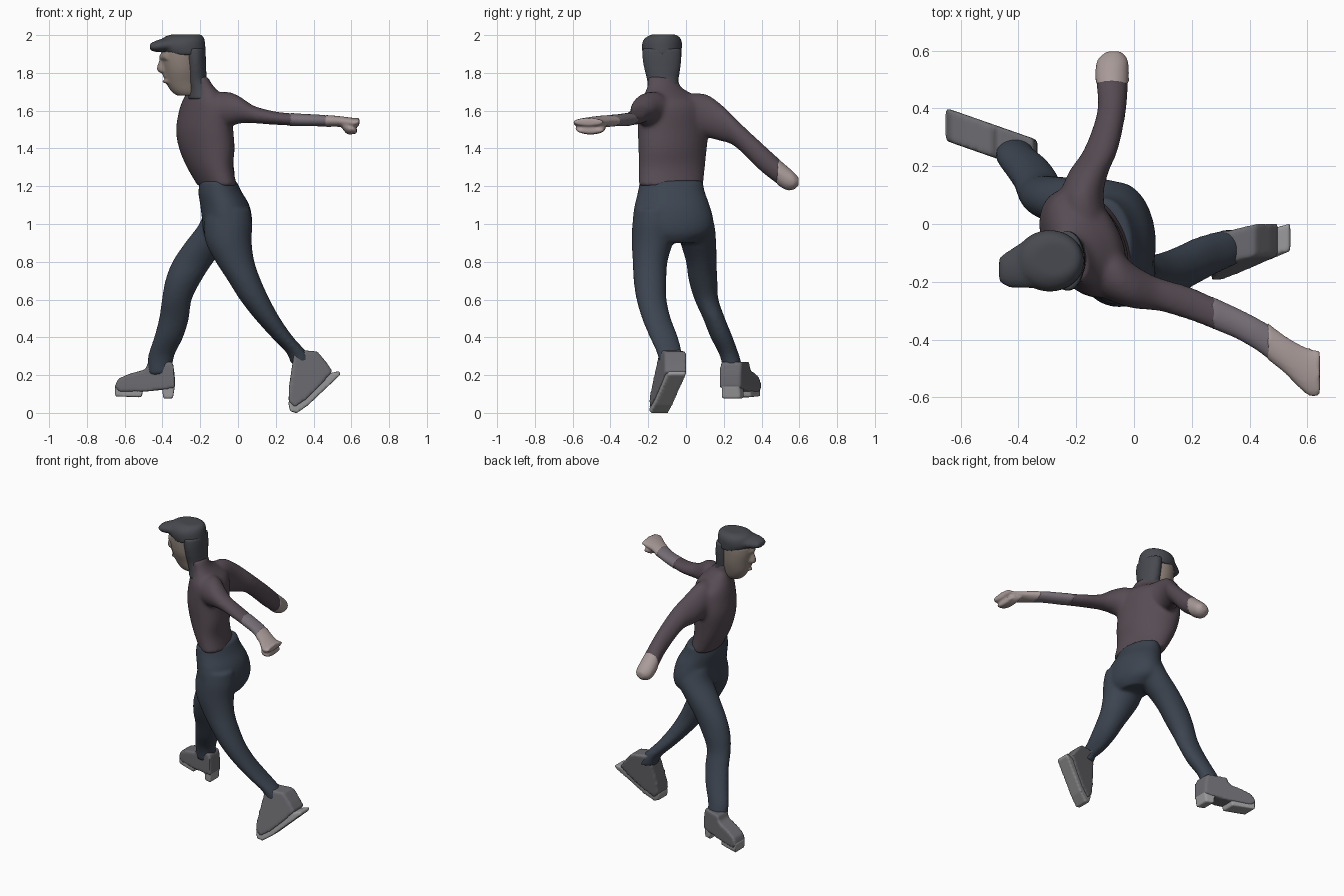
import bpy, bmesh, math


def material(name, rgb):
    m = bpy.data.materials.new(name)
    m.diffuse_color = (*rgb, 1)
    return m


SHIRT = material("plum_cloth", (0.095, 0.072, 0.088))
SLEEVE = material("lilac_cloth", (0.19, 0.165, 0.19))
NAVY = material("navy_cloth", (0.045, 0.058, 0.08))
DARK = material("dark_cloth", (0.065, 0.068, 0.08))
SKIN = material("face_skin", (0.27, 0.22, 0.19))
HAND = material("hand_skin", (0.40, 0.33, 0.32))
LEATHER = material("boot_leather", (0.15, 0.15, 0.165))
METAL = material("blade_metal", (0.32, 0.32, 0.33))
SEG = 32


def spline(rows, steps=5):
    """Catmull-Rom interpolation of section rows."""
    out = []
    for i in range(len(rows) - 1):
        p0, p1, p2 = rows[max(i - 1, 0)], rows[i], rows[i + 1]
        p3 = rows[min(i + 2, len(rows) - 1)]
        for s in range(steps):
            t = s / steps
            out.append([0.5 * (2*b + (c - a)*t + (2*a - 5*b + 4*c - d)*t*t
                               + (3*b - a - 3*c + d)*t**3)
                        for a, b, c, d in zip(p0, p1, p2, p3)])
    return out + [list(rows[-1])]


def loft(bm, axis, rows, skew=0.0):
    """Skin ellipses; each row is position, then min/max along the two other axes."""
    rings = []
    for p, a0, a1, b0, b1 in spline(rows):
        ring = []
        for k in range(SEG):
            t = 2 * math.pi * k / SEG
            co = [(a0 + a1) / 2 + (a1 - a0) / 2 * math.cos(t),
                  (b0 + b1) / 2 + (b1 - b0) / 2 * math.sin(t + skew)]
            co.insert(axis, p)
            ring.append(bm.verts.new(co))
        rings.append(ring)
    for r, q in zip(rings, rings[1:]):
        for k in range(SEG):
            n = (k + 1) % SEG
            bm.faces.new((r[k], r[n], q[n], q[k]))
    bm.faces.new(rings[0])
    bm.faces.new(rings[-1])


def plate(bm, profile, half, c0, cx, cz):
    """Thick side profile in x/z, laid along the plane y = c0 + cx*x + cz*z."""
    a, b = [[bm.verts.new((x, c0 + cx*x + cz*z + s*half, z)) for x, z in profile]
            for s in (-1, 1)]
    for k in range(len(a)):
        n = (k + 1) % len(a)
        bm.faces.new((a[k], a[n], b[n], b[k]))
    bmesh.ops.triangulate(bm, faces=[bm.faces.new(a), bm.faces.new(b)])


def finish(name, bm, mat, voxel=0.011, smooth=6):
    """Fuse the pieces into one skin, then relax it."""
    bmesh.ops.recalc_face_normals(bm, faces=bm.faces[:])
    me = bpy.data.meshes.new(name)
    bm.to_mesh(me)
    bm.free()
    me.materials.append(mat)
    ob = bpy.data.objects.new(name, me)
    bpy.context.collection.objects.link(ob)
    rm = ob.modifiers.new("fuse", 'REMESH')
    rm.mode = 'VOXEL'
    rm.voxel_size = voxel
    rm.use_smooth_shade = True
    sm = ob.modifiers.new("relax", 'SMOOTH')
    sm.factor = 0.5
    sm.iterations = smooth


def lofted(name, mat, axis, rows, voxel=0.009, smooth=4):
    bm = bmesh.new()
    loft(bm, axis, rows)
    finish(name, bm, mat, voxel, smooth)


# Trousers: hips and two striding legs
bm = bmesh.new()
loft(bm, 2, [(1.23, -.20, -.01, -.245, .088), (1.17, -.21, .02, -.255, .10),
             (1.10, -.20, .06, -.272, .125), (1.02, -.19, .075, -.282, .145),
             (.95, -.18, .07, -.27, .13), (.90, -.13, .04, -.18, .05)])
loft(bm, 2, [(1.08, -.18, .04, -.06, .12), (1.0, -.205, .03, -.065, .15),
             (.9, -.28, -.05, -.03, .16), (.8, -.347, -.13, 0, .162),
             (.7, -.385, -.195, .015, .166), (.6, -.403, -.245, .045, .172),
             (.5, -.418, -.26, .09, .207), (.4, -.444, -.29, .13, .247),
             (.3, -.476, -.338, .18, .283), (.2, -.478, -.35, .2, .31)])
loft(bm, 2, [(1.08, -.16, .065, -.27, -.05), (1.0, -.18, .075, -.284, -.05),
             (.9, -.17, .073, -.287, -.07), (.8, -.118, .087, -.282, -.098),
             (.7, -.053, .122, -.277, -.104), (.6, .01, .168, -.262, -.103),
             (.5, .088, .223, -.233, -.08), (.4, .178, .293, -.192, -.042),
             (.32, .255, .365, -.155, -.022), (.26, .28, .40, -.14, -.02)])
finish("trousers", bm, NAVY)

# Shirt: twisted torso with both sleeves
bm = bmesh.new()
loft(bm, 2, [(1.20, -.212, -.005, -.25, .09), (1.3, -.27, -.025, -.25, .10),
             (1.4, -.312, -.018, -.252, .11), (1.5, -.328, -.025, -.255, .12),
             (1.6, -.312, -.03, -.255, .12), (1.65, -.295, -.05, -.245, .10),
             (1.69, -.275, -.09, -.22, .03), (1.73, -.265, -.13, -.205, -.03),
             (1.78, -.27, -.16, -.20, -.04)], -0.37)
loft(bm, 0, [(-.14, -.24, -.06, 1.51, 1.69), (-.06, -.275, -.09, 1.51, 1.70),
             (0, -.292, -.14, 1.53, 1.68), (.06, -.298, -.175, 1.535, 1.64),
             (.1, -.304, -.19, 1.532, 1.62), (.2, -.335, -.22, 1.525, 1.595),
             (.3, -.375, -.265, 1.52, 1.585)])
loft(bm, 1, [(.0, -.26, -.09, 1.47, 1.69), (.1, -.255, -.105, 1.46, 1.688),
             (.18, -.225, -.088, 1.44, 1.638), (.26, -.172, -.055, 1.41, 1.56),
             (.39, -.127, -.028, 1.285, 1.438), (.5, -.132, -.02, 1.2, 1.338)])
finish("shirt", bm, SHIRT)

# Pale forearm and its open hand
lofted("forearm", SLEEVE, 0, [(.27, -.362, -.25, 1.519, 1.589), (.35, -.395, -.287, 1.517, 1.583),
                              (.42, -.435, -.322, 1.517, 1.580), (.48, -.48, -.355, 1.515, 1.574)])
bm = bmesh.new()
loft(bm, 0, [(.46, -.467, -.34, 1.513, 1.577), (.52, -.515, -.385, 1.515, 1.573),
             (.57, -.565, -.415, 1.51, 1.567), (.61, -.597, -.432, 1.51, 1.562),
             (.643, -.592, -.438, 1.522, 1.56)])
loft(bm, 0, [(.555, -.54, -.42, 1.50, 1.54), (.58, -.575, -.425, 1.475, 1.54),
             (.61, -.585, -.43, 1.476, 1.53), (.63, -.57, -.44, 1.48, 1.50)])
finish("open_hand", bm, HAND, 0.008, 3)

# Closed hand of the lowered arm
lofted("closed_hand", HAND, 1, [(.48, -.132, -.018, 1.21, 1.352), (.53, -.134, -.018, 1.18, 1.31),
                                (.57, -.125, -.022, 1.182, 1.275), (.597, -.095, -.045, 1.205, 1.245)])

# Face with nose, brow and lips
bm = bmesh.new()
loft(bm, 2, [(1.68, -.325, -.21, -.165, -.085), (1.705, -.355, -.20, -.18, -.065),
             (1.75, -.382, -.20, -.195, -.05), (1.81, -.395, -.20, -.215, -.037),
             (1.87, -.405, -.20, -.222, -.032), (1.92, -.405, -.20, -.222, -.032)])
loft(bm, 2, [(1.80, -.41, -.37, -.16, -.12), (1.82, -.43, -.36, -.165, -.115),
             (1.88, -.413, -.37, -.15, -.13)])
loft(bm, 1, [(-.20, -.39, -.36, 1.87, 1.90), (-.14, -.418, -.37, 1.865, 1.905),
             (-.08, -.39, -.36, 1.87, 1.90)])
for z in (1.755, 1.785):
    loft(bm, 1, [(-.165, -.385, -.36, z - .008, z + .008), (-.14, -.402, -.36, z - .01, z + .01),
                 (-.115, -.385, -.36, z - .008, z + .008)])
finish("face", bm, SKIN, 0.008, 2)

# Hood covering the neck and back of the head
lofted("hood", DARK, 2, [(1.66, -.265, -.09, -.215, -.02), (1.71, -.265, -.13, -.205, -.04),
                         (1.76, -.275, -.163, -.206, -.04), (1.82, -.28, -.168, -.221, -.03),
                         (1.88, -.285, -.17, -.231, -.024), (1.93, -.29, -.174, -.231, -.024)])

# Cap and peak
bm = bmesh.new()
loft(bm, 2, [(1.895, -.385, -.17, -.228, -.026), (1.93, -.41, -.172, -.234, -.022),
             (1.965, -.405, -.175, -.23, -.022), (1.99, -.39, -.182, -.21, -.035),
             (2.004, -.35, -.20, -.18, -.06)])
loft(bm, 0, [(-.30, -.225, -.04, 1.915, 1.985), (-.38, -.222, -.06, 1.91, 1.985),
             (-.43, -.22, -.09, 1.91, 1.972), (-.467, -.20, -.115, 1.92, 1.955)])
finish("cap", bm, DARK, 0.009, 4)

# Front boot, with blade supports under toe and heel
FRONT = (.117, -.35, 0)
bm = bmesh.new()
plate(bm, [(-.333, .13), (-.335, .20), (-.345, .27), (-.475, .27), (-.49, .23), (-.58, .205),
           (-.635, .18), (-.652, .14), (-.63, .11), (-.50, .112), (-.42, .12)], .057, *FRONT)
finish("front_boot", bm, LEATHER, 0.009, 6)
bm = bmesh.new()
plate(bm, [(-.652, .15), (-.65, .088), (-.51, .082), (-.50, .13)], .05, *FRONT)
plate(bm, [(-.405, .15), (-.395, .075), (-.345, .075), (-.333, .15)], .05, *FRONT)
finish("front_blade", bm, METAL, 0.008, 3)

# Trailing boot, toe pointing down, with its sloping blade
REAR = (-.219, .25, .18)
bm = bmesh.new()
plate(bm, [(.268, .06), (.27, .14), (.285, .24), (.30, .335), (.42, .325), (.47, .265),
           (.50, .22), (.45, .16), (.36, .07), (.30, .03)], .057, *REAR)
finish("rear_boot", bm, LEATHER, 0.009, 6)
bm = bmesh.new()
plate(bm, [(.265, .06), (.275, .01), (.31, -.002), (.37, .04), (.545, .205), (.535, .222),
           (.47, .205), (.35, .095)], .048, *REAR)
finish("rear_blade", bm, METAL, 0.008, 3)
